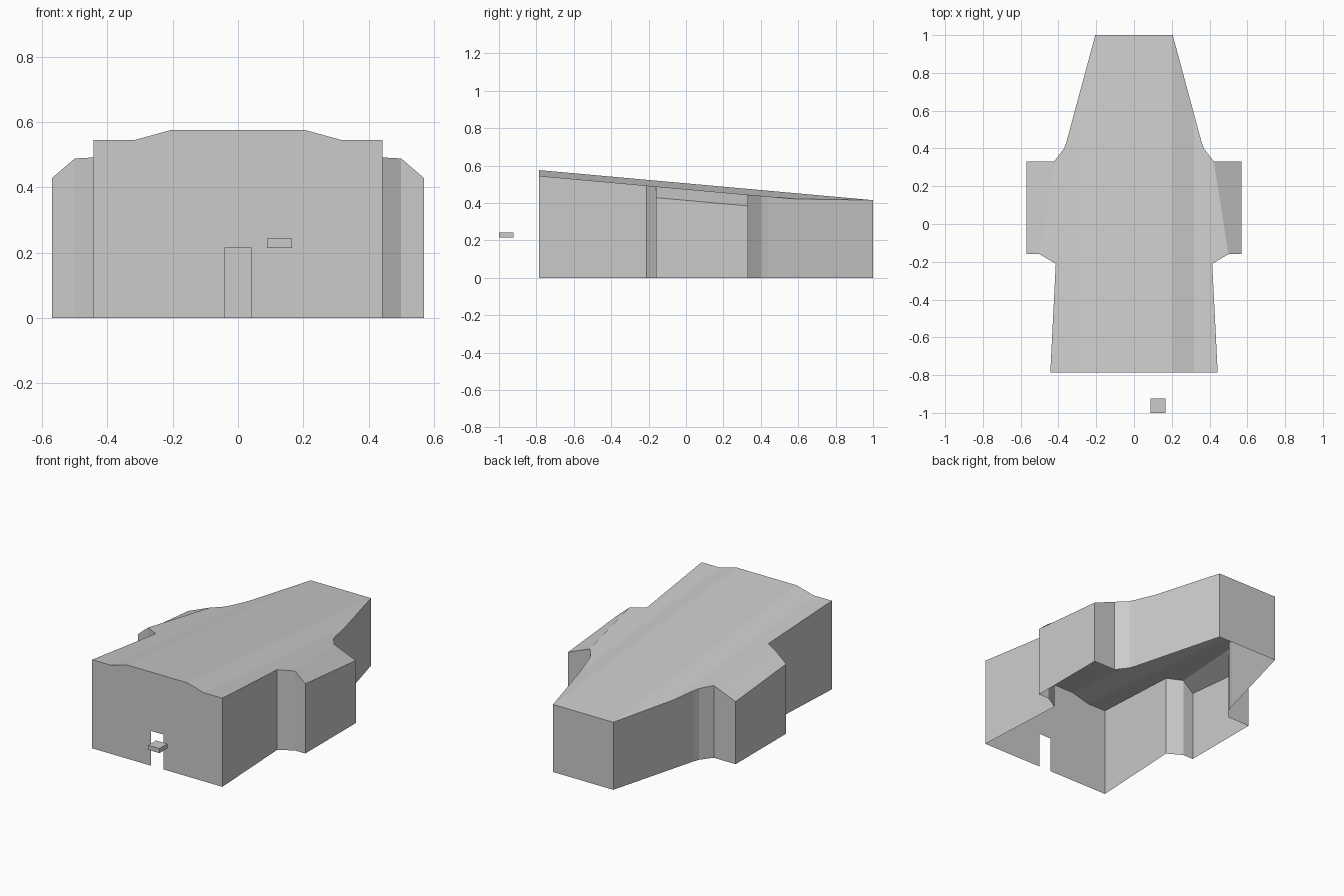
import bpy, bmesh
from mathutils import Vector

if "Cube" in bpy.data.objects:
    bpy.data.objects.remove(bpy.data.objects["Cube"])

FRONT, RIDGE, FALL = -0.785, 0.576, 0.0899   # front y, ridge height, slope per unit y
X1, X2, WING = 0.205, 0.318, 0.57            # roof crease lines and wing side


def roof_z(x, y):
    """Roof height: sloping ridge, bevelled shoulders, lower wing eaves."""
    z = RIDGE - FALL * (y - FRONT)
    z -= 0.031 * min(max((x - X1) / (X2 - X1), 0), 1)
    return z - (0.06 if x > 0.56 else 0)


def finish(bm, name):
    bmesh.ops.recalc_face_normals(bm, faces=bm.faces)
    mesh = bpy.data.meshes.new(name)
    bm.to_mesh(mesh)
    bm.free()
    ob = bpy.data.objects.new(name, mesh)
    bpy.context.collection.objects.link(ob)
    return ob


# Building shell: right half of the plan, open underneath
plan = [(0, FRONT), (0.443, FRONT), (0.414, -0.21), (0.50, -0.16),
        (WING, -0.16), (WING, 0.332), (0.422, 0.332), (0.37, 0.40),
        (0.356, 0.44), (X1, 1.0), (0, 1.0)]
bm = bmesh.new()
verts = [bm.verts.new((x, y, 0)) for x, y in plan]
bm.faces.new(verts)
crease = [verts[3], verts[6]]
for x in (X1, X2):
    bmesh.ops.bisect_plane(bm, geom=bm.verts[:] + bm.edges[:] + bm.faces[:],
                           dist=0.0005, plane_co=(x, 0, 0), plane_no=(1, 0, 0))
bmesh.ops.connect_verts(bm, verts=crease)
for v in bm.verts:
    v.co.z = roof_z(v.co.x, v.co.y)

# Walls dropped from the eaves, all but the front
for e in [e for e in bm.edges if e.is_boundary]:
    a, b = e.verts
    seam = max(a.co.x, b.co.x) < 0.001
    front = max(a.co.y, b.co.y) < FRONT + 0.001
    if not (seam or front):
        low = [bm.verts.new((v.co.x, v.co.y, 0)) for v in (b, a)]
        bm.faces.new((a, b, *low))

# Front wall with half of the doorway
top = [(x, roof_z(x, FRONT)) for x in (0.443, X2, X1, 0)]
profile = [(0.0415, 0), (0.443, 0)] + top + [(0, 0.214), (0.0415, 0.214)]
bm.faces.new([bm.verts.new((x, FRONT, z)) for x, z in profile])
bmesh.ops.remove_doubles(bm, verts=bm.verts, dist=0.0005)
building = finish(bm, "building_shell")
mirror = building.modifiers.new("mirror", 'MIRROR')
mirror.use_axis = (True, False, False)
mirror.merge_threshold = 0.0005

# Small floating block in front of the door
bm = bmesh.new()
bmesh.ops.create_cube(bm, size=1)
bmesh.ops.scale(bm, verts=bm.verts, vec=(0.077, 0.077, 0.028))
bmesh.ops.translate(bm, verts=bm.verts, vec=Vector((0.127, -0.9615, 0.229)))
finish(bm, "entrance_block")
